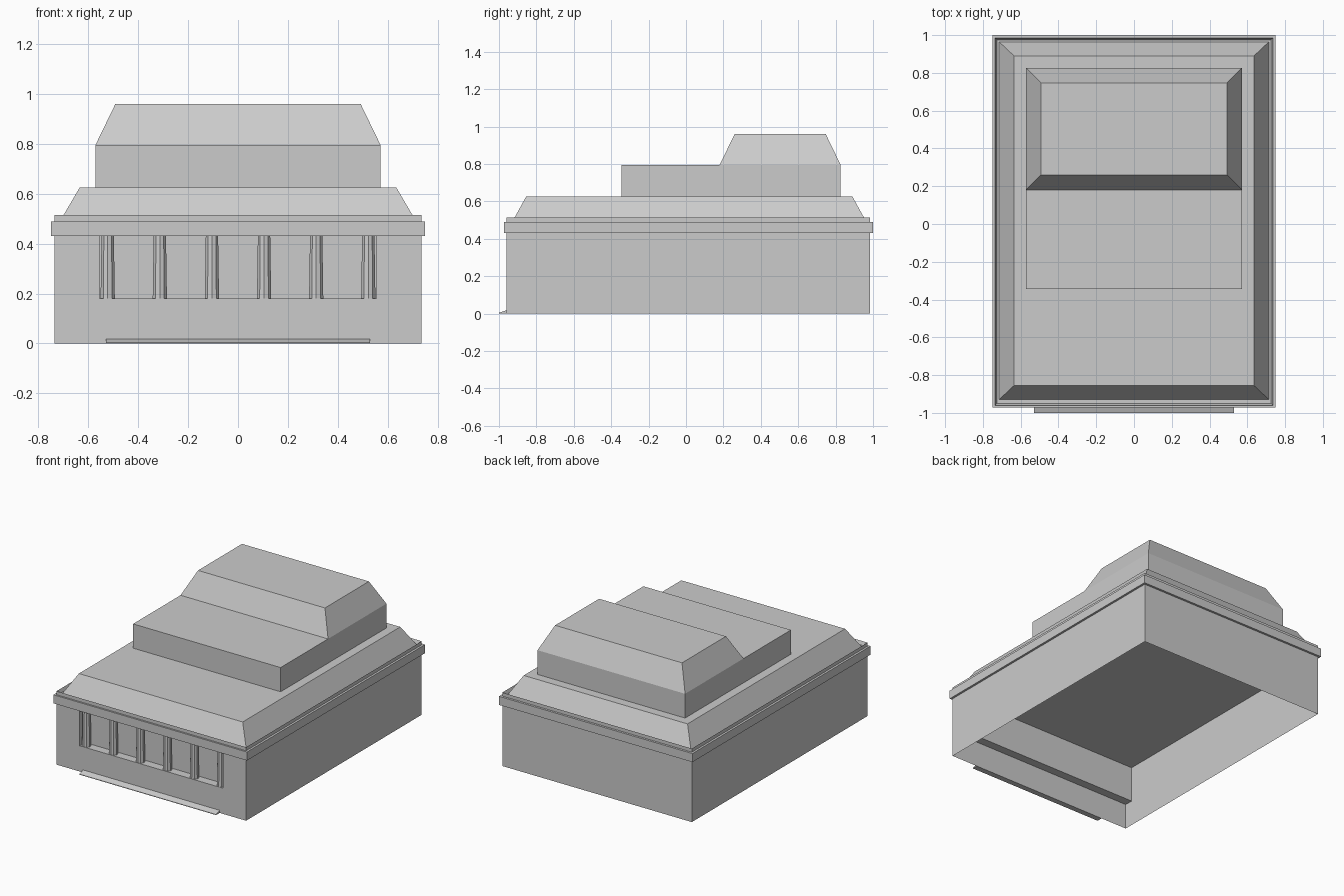
import bpy, bmesh, math

cube = bpy.data.objects.get("Cube")
if cube:
    bpy.data.objects.remove(cube, do_unlink=True)

stone = bpy.data.materials.new("grey_stone")
stone.use_nodes = True
COLOR = (0.6, 0.6, 0.6, 1)
stone.diffuse_color = COLOR
stone.node_tree.nodes["Principled BSDF"].inputs["Base Color"].default_value = COLOR


def finish(name, bm, recalc=True):
    if recalc:
        bmesh.ops.recalc_face_normals(bm, faces=bm.faces)
    mesh = bpy.data.meshes.new(name)
    bm.to_mesh(mesh)
    bm.free()
    mesh.materials.append(stone)
    obj = bpy.data.objects.new(name, mesh)
    bpy.context.collection.objects.link(obj)
    return obj


def frustum(low, high):
    """Solid between two rectangles, each (half width, y front, y back, z)."""
    bm = bmesh.new()
    rings = []
    for hx, y0, y1, z in (low, high):
        rings.append([bm.verts.new((x, y, z)) for x, y in
                      ((-hx, y0), (hx, y0), (hx, y1), (-hx, y1))])
    a, b = rings
    bm.faces.new(a[::-1])
    bm.faces.new(b)
    for i in range(4):
        j = (i + 1) % 4
        bm.faces.new((a[i], a[j], b[j], b[i]))
    return bm


def block(hx, y0, y1, z0, z1):
    return frustum((hx, y0, y1, z0), (hx, y0, y1, z1))


def face(bm, points):
    bm.faces.new([bm.verts.new(p) for p in points])


# Main dimensions
W, FRONT, BACK, EAVE = 0.735, -0.96, 0.985, 0.43
OPEN_W, SILL, RECESS = 0.555, 0.18, -0.90

# Thin outer walls, open underneath, with a notch in the front
bm = bmesh.new()
face(bm, [(x, FRONT, z) for x, z in
          ((-W, 0), (W, 0), (W, EAVE), (OPEN_W, EAVE), (OPEN_W, SILL),
           (-OPEN_W, SILL), (-OPEN_W, EAVE), (-W, EAVE))])
face(bm, [(W, BACK, 0), (-W, BACK, 0), (-W, BACK, EAVE), (W, BACK, EAVE)])
face(bm, [(W, FRONT, 0), (W, BACK, 0), (W, BACK, EAVE), (W, FRONT, EAVE)])
face(bm, [(-W, BACK, 0), (-W, FRONT, 0), (-W, FRONT, EAVE), (-W, BACK, EAVE)])
finish("outer_walls", bm, recalc=False)

# Porch floor, rear wall and cheeks behind the notch
bm = bmesh.new()
face(bm, [(-W, FRONT, SILL), (W, FRONT, SILL), (W, RECESS, SILL), (-W, RECESS, SILL)])
face(bm, [(-W, RECESS, SILL), (W, RECESS, SILL), (W, RECESS, EAVE), (-W, RECESS, EAVE)])
for s in (-1, 1):
    ends = (FRONT, RECESS)[::s]
    x = s * OPEN_W
    face(bm, [(x, ends[1], SILL), (x, ends[0], SILL), (x, ends[0], EAVE), (x, ends[1], EAVE)])
finish("porch_recess", bm, recalc=False)

# Row of tapered columns
for i in range(6):
    bm = bmesh.new()
    bmesh.ops.create_cone(bm, cap_ends=True, segments=10, radius1=0.03,
                          radius2=0.026, depth=EAVE - SILL)
    bmesh.ops.translate(bm, verts=bm.verts,
                        vec=((i - 2.5) * 0.209, -0.93, (EAVE + SILL) / 2))
    finish(f"column_{i + 1}", bm)

# Low sloping entrance step
bm = block(0.53, -1.0, FRONT, 0, 0.018)
for v in bm.verts:
    if v.co.y < -0.99 and v.co.z > 0.01:
        v.co.z = 0.004
finish("entrance_step", bm)

# Cornice and the thin parapet on it
finish("cornice", block(0.75, -0.972, 1.0, EAVE, 0.49))
bm = block(W, FRONT, BACK, 0.49, 0.515)
bm.normal_update()
top = max(bm.faces, key=lambda f: f.calc_center_median().z)
bmesh.ops.inset_region(bm, faces=[top], thickness=0.014)
for v in top.verts:
    v.co.z = 0.491
finish("parapet", bm)

# Stacked roof masses
finish("lower_roof", frustum((0.72, -0.935, 0.97, 0.48), (0.635, -0.855, 0.89, 0.625)))
finish("upper_storey", block(0.572, -0.345, 0.827, 0.625, 0.795))
finish("upper_roof", frustum((0.572, 0.18, 0.827, 0.795), (0.492, 0.26, 0.747, 0.96)))
